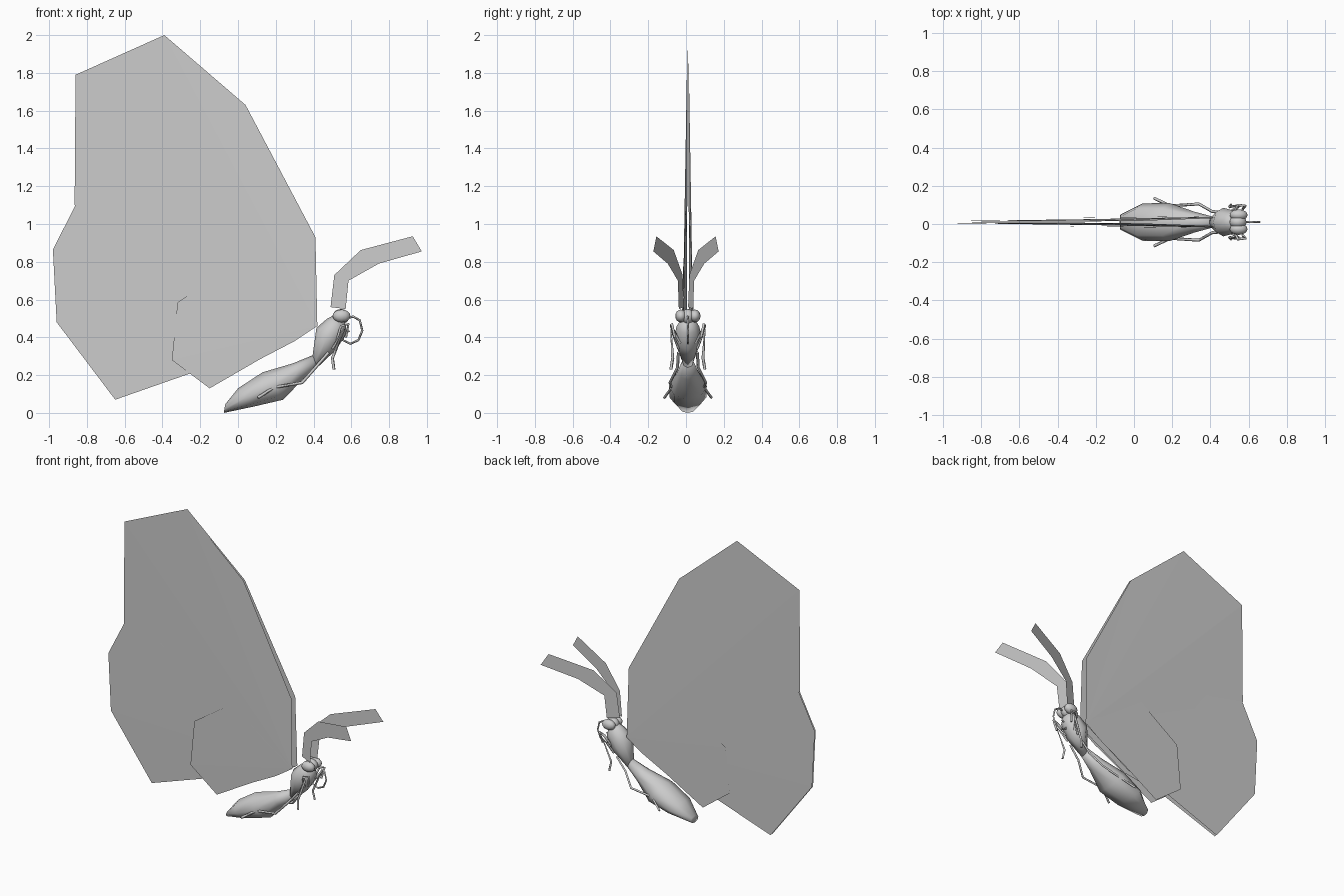
import bpy, bmesh, math
from mathutils import Vector

if "Cube" in bpy.data.objects:
    bpy.data.objects.remove(bpy.data.objects["Cube"])

YC = 0.01  # body centre line


def material(name, v):
    m = bpy.data.materials.new(name)
    m.diffuse_color = (v, v, v, 1)
    m.use_nodes = True
    m.node_tree.nodes["Principled BSDF"].inputs["Base Color"].default_value = m.diffuse_color
    return m


GREY = material("plain grey", 0.6)


def finish(name, bm, smooth=False):
    me = bpy.data.meshes.new(name)
    bm.to_mesh(me)
    bm.free()
    ob = bpy.data.objects.new(name, me)
    bpy.context.collection.objects.link(ob)
    me.materials.append(GREY)
    for p in me.polygons:
        p.use_smooth = smooth
    return ob


def loft(name, rings, sides=8):
    """Rings given as top point, bottom point (x, z) and half width."""
    bm = bmesh.new()
    loops = []
    for tx, tz, bx, bz, w in rings:
        c = Vector(((tx + bx) / 2, YC, (tz + bz) / 2))
        h = Vector(((tx - bx) / 2, 0, (tz - bz) / 2))
        loops.append([bm.verts.new(c + h * math.cos(a) + Vector((0, w * math.sin(a), 0)))
                      for a in (2 * math.pi * i / sides for i in range(sides))])
    for a, b in zip(loops, loops[1:]):
        for i in range(sides):
            j = (i + 1) % sides
            bm.faces.new((a[i], a[j], b[j], b[i]))
    bm.faces.new(loops[0])
    bm.faces.new(loops[-1])
    bmesh.ops.recalc_face_normals(bm, faces=bm.faces)
    return finish(name, bm, True)


def ball(name, loc, size):
    bm = bmesh.new()
    bmesh.ops.create_uvsphere(bm, u_segments=12, v_segments=8, radius=1)
    bmesh.ops.scale(bm, vec=size, verts=bm.verts)
    bmesh.ops.translate(bm, vec=loc, verts=bm.verts)
    return finish(name, bm, True)


def tube(name, pts, r):
    cu = bpy.data.curves.new(name, 'CURVE')
    cu.dimensions = '3D'
    cu.bevel_depth = r
    cu.bevel_resolution = 0
    cu.use_fill_caps = True
    sp = cu.splines.new('POLY')
    sp.points.add(len(pts) - 1)
    for p, co in zip(sp.points, pts):
        p.co = (*co, 1)
    ob = bpy.data.objects.new(name, cu)
    bpy.context.collection.objects.link(ob)
    cu.materials.append(GREY)


def wing(name, outline, near, far, side):
    """Thin sheet fanned from its root; the pair closes towards the tips."""
    bm = bmesh.new()
    root = Vector(outline[0])
    vs = []
    for p in outline:
        d = min((Vector(p) - root).length / 1.5, 1)
        vs.append(bm.verts.new((p[0], YC + side * (near + (far - near) * d), p[1])))
    for a, b in zip(vs[1:], vs[2:]):
        f = bm.faces.new((vs[0], a, b))
        f.normal_update()
        if f.normal.y * side < 0:
            f.normal_flip()
    return finish(name, bm)


# abdomen and thorax
loft("abdomen", [(-0.068, 0.045, -0.075, 0.0, 0.04), (0.0, 0.13, 0.09, 0.035, 0.098),
                 (0.13, 0.215, 0.24, 0.07, 0.1), (0.29, 0.262, 0.34, 0.175, 0.055),
                 (0.395, 0.305, 0.42, 0.24, 0.03)])
loft("thorax", [(0.395, 0.305, 0.42, 0.24, 0.03), (0.415, 0.45, 0.52, 0.335, 0.075),
                (0.47, 0.497, 0.575, 0.42, 0.06), (0.52, 0.525, 0.57, 0.47, 0.03)])
# head
ball("head", (0.545, YC, 0.51), (0.045, 0.035, 0.04))

# wing outlines in x, z, root first
FORE = [(0.42, 0.46), (0.41, 0.93), (0.04, 1.63), (-0.39, 2.0), (-0.86, 1.79),
        (-0.865, 1.1), (-0.31, 0.97)]
HIND = [(0.42, 0.46), (0.41, 0.57), (-0.07, 1.09), (-0.6, 1.04), (-0.86, 1.1), (-0.98, 0.865),
        (-0.96, 0.48), (-0.65, 0.07), (-0.25, 0.21), (0.07, 0.26)]
INNER = [(0.42, 0.46), (0.34, 0.53), (0.22, 0.585), (-0.03, 0.78), (-0.32, 0.585),
         (-0.35, 0.28), (-0.15, 0.13), (0.07, 0.26), (0.3, 0.38)]
# antenna blade: upper and lower edges in x, z
BLADE = [((0.49, 0.56), (0.57, 0.55)), ((0.51, 0.73), (0.585, 0.7)),
         ((0.65, 0.862), (0.745, 0.79)), ((0.925, 0.935), (0.973, 0.855))]

for side, word in ((-1, "right"), (1, "left")):
    ball(word + "_eye", (0.548, YC + side * 0.037, 0.513), (0.047, 0.03, 0.034))
    wing(word + "_forewing", FORE, 0.028, 0.002, side)
    wing(word + "_hindwing", HIND, 0.024, 0.004, side)
    wing(word + "_inner_wing", INNER, 0.032, 0.012, side)

    # antenna
    bm = bmesh.new()
    rows = [[bm.verts.new((x, side * (0.173 - (0.973 - x) * 0.335) , z)) for x, z in r]
            for r in BLADE]
    for a, b in zip(rows, rows[1:]):
        f = bm.faces.new((a[0], a[1], b[1], b[0]))
        f.normal_update()
        if f.normal.y * side < 0:
            f.normal_flip()
    finish(word + "_antenna", bm)

    # legs
    for nm, pts in (
        ("hind", [(0.48, 0.05, 0.32), (0.41, 0.055, 0.24), (0.34, 0.095, 0.16),
                  (0.19, 0.085, 0.135), (0.105, 0.125, 0.08)]),
        ("middle", [(0.5, 0.05, 0.34), (0.56, 0.09, 0.44), (0.5, 0.08, 0.29), (0.508, 0.09, 0.23)]),
        ("front", [(0.52, 0.04, 0.37), (0.545, 0.09, 0.46), (0.585, 0.085, 0.47), (0.57, 0.07, 0.4)]),
    ):
        tube(f"{word}_{nm}_leg", [(x, YC + side * y, z) for x, y, z in pts], 0.008)

# coiled mouth tube
tube("mouth_tube", [(x, YC, z) for x, z in (
    (0.57, 0.5), (0.61, 0.51), (0.645, 0.49), (0.658, 0.435), (0.637, 0.385), (0.595, 0.366),
    (0.555, 0.385), (0.555, 0.42), (0.59, 0.435))], 0.006)
